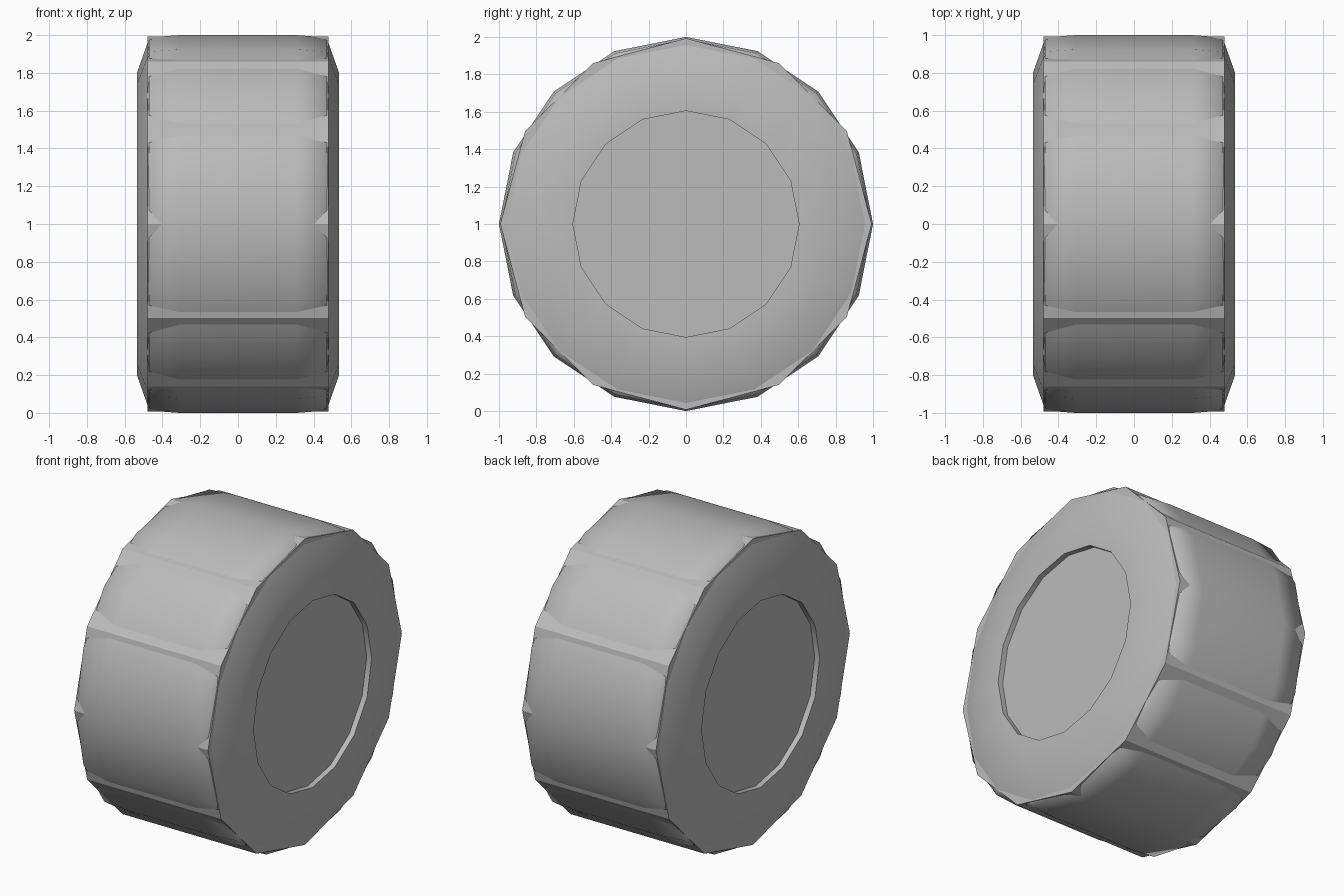
import bpy, bmesh, math

default = bpy.data.objects.get("Cube")
if default:
    bpy.data.objects.remove(default, do_unlink=True)

grey = bpy.data.materials.new("grey")
grey.use_nodes = True
colour = (0.5, 0.5, 0.5, 1)
grey.diffuse_color = colour
grey.node_tree.nodes["Principled BSDF"].inputs["Base Color"].default_value = colour


def lathe(name, profile, sides, smooth_angle=None):
    """Turn a (x, radius) profile around the wheel axle."""
    bm = bmesh.new()
    rings = []
    for x, r in profile:
        turns = [2 * math.pi * i / sides for i in range(sides)]
        rings.append([bm.verts.new((x, r * math.cos(a), 1 + r * math.sin(a))) for a in turns])
    for a, b in zip(rings, rings[1:]):
        for i in range(sides):
            j = (i + 1) % sides
            bm.faces.new((a[i], a[j], b[j], b[i]))
    bm.faces.new(rings[0])
    bm.faces.new(rings[-1])
    bmesh.ops.recalc_face_normals(bm, faces=bm.faces)
    mesh = bpy.data.meshes.new(name)
    bm.to_mesh(mesh)
    bm.free()
    mesh.materials.append(grey)
    obj = bpy.data.objects.new(name, mesh)
    bpy.context.collection.objects.link(obj)
    if smooth_angle:
        bpy.ops.object.select_all(action="DESELECT")
        obj.select_set(True)
        bpy.context.view_layer.objects.active = obj
        bpy.ops.object.shade_smooth_by_angle(angle=math.radians(smooth_angle))
    return obj


# Tyre: crowned tread, sloped shoulders, flat walls and shallow hub recesses
half = [(0.50, 0.605), (0.535, 0.605), (0.535, 0.80), (0.482, 0.95), (0.47, 0.988), (0.31, 1.0)]
lathe("tyre", half + [(-x, r) for x, r in reversed(half)], 16, 75)

# Coarser band whose corners show as ribs across the tread
lathe("tread_band", [(0.48, 0.993), (-0.48, 0.993)], 12)
